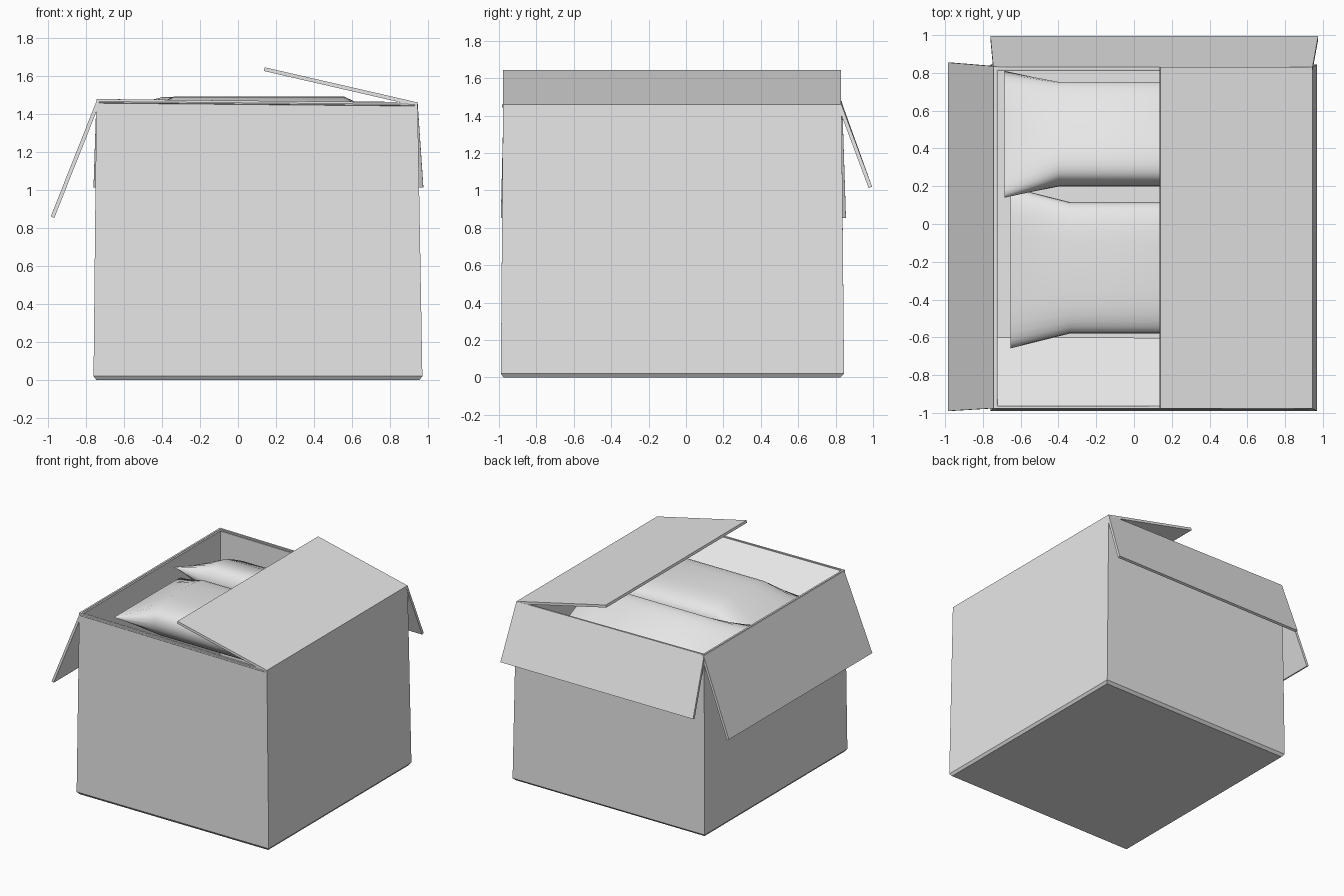
import bpy, bmesh, math
from mathutils import Vector, Matrix

cube = bpy.data.objects.get("Cube")
if cube:
    bpy.data.objects.remove(cube, do_unlink=True)

grey = bpy.data.materials.new("light_grey")
grey.use_nodes = True
grey.diffuse_color = (0.8, 0.8, 0.8, 1)
grey.node_tree.nodes["Principled BSDF"].inputs["Base Color"].default_value = (0.8, 0.8, 0.8, 1)


def finish(name, bm, smooth=False):
    bmesh.ops.recalc_face_normals(bm, faces=bm.faces)
    mesh = bpy.data.meshes.new(name)
    bm.to_mesh(mesh)
    bm.free()
    mesh.materials.append(grey)
    obj = bpy.data.objects.new(name, mesh)
    bpy.context.collection.objects.link(obj)
    if smooth:
        bpy.ops.object.select_all(action="DESELECT")
        obj.select_set(True)
        bpy.context.view_layer.objects.active = obj
        bpy.ops.object.shade_smooth_by_angle(angle=math.radians(50))
    return obj


def loft(bm, rings):
    """Bridge closed rings of points and cap both ends."""
    loops = [[bm.verts.new(p) for p in ring] for ring in rings]
    n = len(loops[0])
    for a, b in zip(loops, loops[1:]):
        for i in range(n):
            j = (i + 1) % n
            bm.faces.new((a[i], a[j], b[j], b[i]))
    bm.faces.new(loops[0][::-1])
    bm.faces.new(loops[-1])


def rect(x0, x1, y0, y1, z, tilt=0):
    """Rectangle at height z, dropping by tilt towards +x."""
    return [(x0, y0, z), (x1, y0, z - tilt), (x1, y1, z - tilt), (x0, y1, z)]


def flap(name, hinge_a, hinge_b, outer_b, outer_a, thickness=0.02):
    """Thin sheet hanging from one hinge edge."""
    corners = [Vector(p) for p in (hinge_a, hinge_b, outer_b, outer_a)]
    normal = (corners[1] - corners[0]).cross(corners[3] - corners[0]).normalized()
    bm = bmesh.new()
    loft(bm, [corners, [c - normal * thickness for c in corners]])
    return finish(name, bm)


# Carton: outer shell runs up, over the rim and down the inside to the floor
bm = bmesh.new()
loft(bm, [
    rect(-0.745, 0.955, -0.975, 0.825, 0),
    rect(-0.76, 0.97, -0.99, 0.845, 0.02),
    rect(-0.745, 0.945, -0.978, 0.832, 1.478, 0.018),
    rect(-0.73, 0.93, -0.963, 0.817, 1.478, 0.018),
    rect(-0.74, 0.95, -0.97, 0.825, 0.04),
])
finish("carton", bm)

# Flaps: two hang outside, one folds inwards, one leans over the opening
flap("right_flap", (-0.74, 0.835, 1.478), (-0.74, -0.975, 1.478),
     (-0.985, -0.99, 0.86), (-0.985, 0.855, 0.86), -0.02)
flap("back_flap", (0.945, 0.83, 1.462), (-0.745, 0.83, 1.478),
     (-0.76, 0.995, 1.02), (0.975, 0.995, 1.02), -0.02)
flap("front_flap", (-0.73, -0.97, 1.475), (0.93, -0.97, 1.46),
     (0.93, -0.605, 1.17), (-0.735, -0.60, 1.17))
flap("left_flap", (0.945, -0.978, 1.46), (0.945, 0.83, 1.46),
     (0.14, 0.83, 1.645), (0.14, -0.978, 1.645))


def bag(name, centre, length, body, seam_half, body_half, height, roll):
    """Stuffed bag with a wide flat seam at both ends."""
    def section(x, w, h):
        ring = []
        for i in range(32):
            a = math.tau * i / 32
            c, s = math.cos(a), math.sin(a)
            ring.append((x, w * math.copysign(abs(c) ** 0.6, c),
                         h * math.copysign(abs(s) ** 0.75, s)))
        return ring
    bm = bmesh.new()
    loft(bm, [section(-length, seam_half, 0.003), section(-body, body_half, height),
              section(body, body_half, height), section(length, seam_half, 0.003)])
    bm.transform(Matrix.Translation(centre) @ Matrix.Rotation(math.radians(roll), 4, "X"))
    return finish(name, bm, True)


# Contents
bag("front_bag", (0.11, -0.232, 1.34), 0.765, 0.45, 0.427, 0.348, 0.15, 0)
bag("back_bag", (0.01, 0.475, 1.285), 0.695, 0.41, 0.37, 0.285, 0.15, -25)
